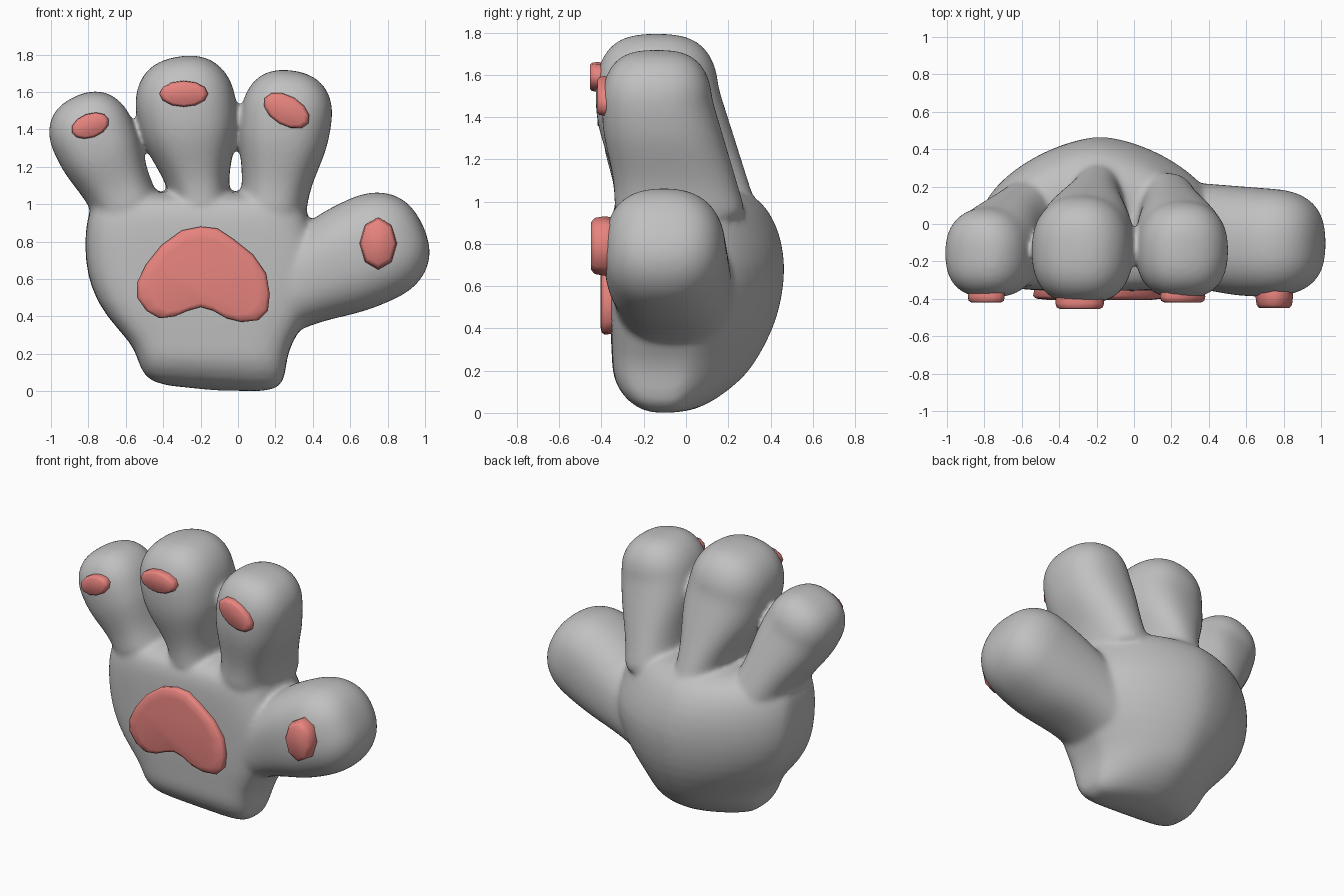
import bpy, bmesh, math
from mathutils import Vector

cube = bpy.data.objects.get("Cube")
if cube:
    bpy.data.objects.remove(cube)


def material(name, colour):
    m = bpy.data.materials.new(name)
    m.use_nodes = True
    m.diffuse_color = (*colour, 1)
    m.node_tree.nodes["Principled BSDF"].inputs["Base Color"].default_value = (*colour, 1)
    return m


GREY = material("soft grey", (0.53, 0.53, 0.53))
PINK = material("pad pink", (0.8, 0.23, 0.21))


def finish(bm, name, mat):
    bmesh.ops.recalc_face_normals(bm, faces=bm.faces)
    mesh = bpy.data.meshes.new(name)
    bm.to_mesh(mesh)
    bm.free()
    mesh.materials.append(mat)
    mesh.shade_smooth()
    ob = bpy.data.objects.new(name, mesh)
    bpy.context.collection.objects.link(ob)
    return ob


def power(value, exponent):
    return math.copysign(abs(value) ** exponent, value)


def bridge(bm, rings):
    """Skin a list of vertex rings and cap both ends."""
    for a, b in zip(rings, rings[1:]):
        for i in range(len(a)):
            j = (i + 1) % len(a)
            bm.faces.new((a[i], a[j], b[j], b[i]))
    bm.faces.new(rings[0])
    bm.faces.new(rings[-1])


def loft(bm, origin, axis, sections, front_exp=2.5, back_exp=2.3, n=32):
    """Sections along an axis in XZ: (distance, left, right, front y, back y)."""
    axis = axis.normalized()
    side = Vector((axis.z, 0, -axis.x))
    rings = []
    for t, lo, hi, yf, yb in sections:
        ring = []
        for i in range(n):
            a = math.tau * i / n
            c, s = math.cos(a), math.sin(a)
            e = 2 / (front_exp if s < 0 else back_exp)
            p = origin + axis * t + side * ((lo + hi) / 2 + (hi - lo) / 2 * power(c, e))
            p.y = (yf + yb) / 2 + (yb - yf) / 2 * power(s, e)
            ring.append(bm.verts.new(p))
        rings.append(ring)
    bridge(bm, rings)


def finger(bm, base, tip, neck, bulb, front, back, base_back):
    """A narrow neck that swells into a rounded, slightly boxy tip."""
    origin = Vector((base[0], 0, base[1]))
    axis = Vector((tip[0], 0, tip[1])) - origin
    length = axis.length
    cap = bulb * 0.95
    mid = length - cap
    sections = []
    for f in (0, 0.15, 0.3, 0.45, 0.6, 0.75, 0.9):
        x = min(1, max(0, (f - 0.25) / 0.6))
        k = x * x * (3 - 2 * x)
        w = neck + (bulb - neck) * k
        sections.append((mid * f, -w, w, -0.34 + (front + 0.34) * k,
                         base_back + (back - base_back) * f))
    centre, half = (front + back) / 2, (back - front) / 2
    for i in range(8):
        a = math.pi / 2 * i / 7.3
        r = bulb * math.cos(a) ** 0.8
        d = half * math.cos(a) ** 0.65
        sections.append((mid + cap * math.sin(a), -r, r, centre - d, centre + d))
    loft(bm, origin, axis, sections)


# Palm with short wrist, ridged at the back and flat in front
hand = bmesh.new()
loft(hand, Vector((0, 0, 0)), Vector((0, 0, 1)), [
    (-0.015, -0.42, 0.18, -0.17, 0.02),
    (0.05, -0.51, 0.25, -0.29, 0.15),
    (0.16, -0.54, 0.26, -0.35, 0.28),
    (0.25, -0.57, 0.28, -0.35, 0.34),
    (0.40, -0.71, 0.38, -0.36, 0.42),
    (0.55, -0.79, 0.44, -0.36, 0.46),
    (0.70, -0.82, 0.47, -0.36, 0.475),
    (0.85, -0.82, 0.40, -0.36, 0.45),
    (0.97, -0.80, 0.37, -0.35, 0.39),
    (1.03, -0.75, 0.33, -0.31, 0.32),
    (1.07, -0.60, 0.22, -0.20, 0.22)], front_exp=5, back_exp=1.6)
for v in hand.verts:
    v.co.z -= 0.06 * (v.co.x - 0.15) * max(0, 1 - v.co.z / 0.3)

# Three fingers and the thumb
finger(hand, (-0.57, 0.93), (-0.875, 1.575), 0.18, 0.228, -0.395, 0.09, 0.25)
finger(hand, (-0.18, 0.90), (-0.32, 1.79), 0.16, 0.27, -0.43, 0.155, 0.36)
finger(hand, (0.175, 0.90), (0.295, 1.715), 0.18, 0.245, -0.40, 0.125, 0.30)
finger(hand, (0.10, 0.48), (0.99, 0.885), 0.235, 0.295, -0.39, 0.19, 0.24)

# Blend all of it into one soft skin
body = finish(hand, "hand", GREY)
body.modifiers.new("round", 'SUBSURF').levels = 1
remesh = body.modifiers.new("blend", 'REMESH')
remesh.mode = 'VOXEL'
remesh.voxel_size = 0.014
remesh.use_smooth_shade = True
smooth = body.modifiers.new("soften", 'SMOOTH')
smooth.factor = 0.5
smooth.iterations = 20


def pad(name, outline, front, edge=0.03):
    """A cushion with a rounded rim, rising out of the skin."""
    bm = bmesh.new()
    cx = sum(p[0] for p in outline) / len(outline)
    cz = sum(p[1] for p in outline) / len(outline)
    rings = []
    for y, s in ((-0.30, 0.95), (front + edge, 1), (front + edge * 0.3, 0.95), (front, 0.8)):
        rings.append([bm.verts.new((cx + (x - cx) * s, y, cz + (z - cz) * s))
                      for x, z in outline])
    bridge(bm, rings)
    return finish(bm, name, PINK)


def oval(cx, cz, rx, rz, tilt, n=12):
    t = math.radians(tilt)
    pts = []
    for i in range(n):
        a = math.tau * i / n
        u, v = rx * math.cos(a), rz * math.sin(a)
        pts.append((cx + u * math.cos(t) - v * math.sin(t),
                    cz + u * math.sin(t) + v * math.cos(t)))
    return pts


# Bean-shaped palm cushion
pad("palm_pad", [
    (-0.20, 0.88), (-0.11, 0.87), (-0.02, 0.81), (0.08, 0.73), (0.15, 0.63), (0.17, 0.52),
    (0.16, 0.43), (0.11, 0.38), (0.02, 0.37), (-0.06, 0.39), (-0.13, 0.43), (-0.20, 0.45),
    (-0.27, 0.43), (-0.34, 0.40), (-0.42, 0.39), (-0.49, 0.43), (-0.54, 0.50), (-0.54, 0.58),
    (-0.49, 0.68), (-0.41, 0.78), (-0.30, 0.86)], -0.405, 0.02)

# Fingertip cushions
pad("outer_finger_pad", oval(-0.79, 1.42, 0.105, 0.065, 20), -0.42)
pad("middle_finger_pad", oval(-0.29, 1.59, 0.13, 0.07, 0), -0.455)
pad("index_finger_pad", oval(0.26, 1.50, 0.135, 0.08, -30), -0.42)
pad("thumb_pad", oval(0.75, 0.79, 0.10, 0.14, 0, 8), -0.45, 0.06)
